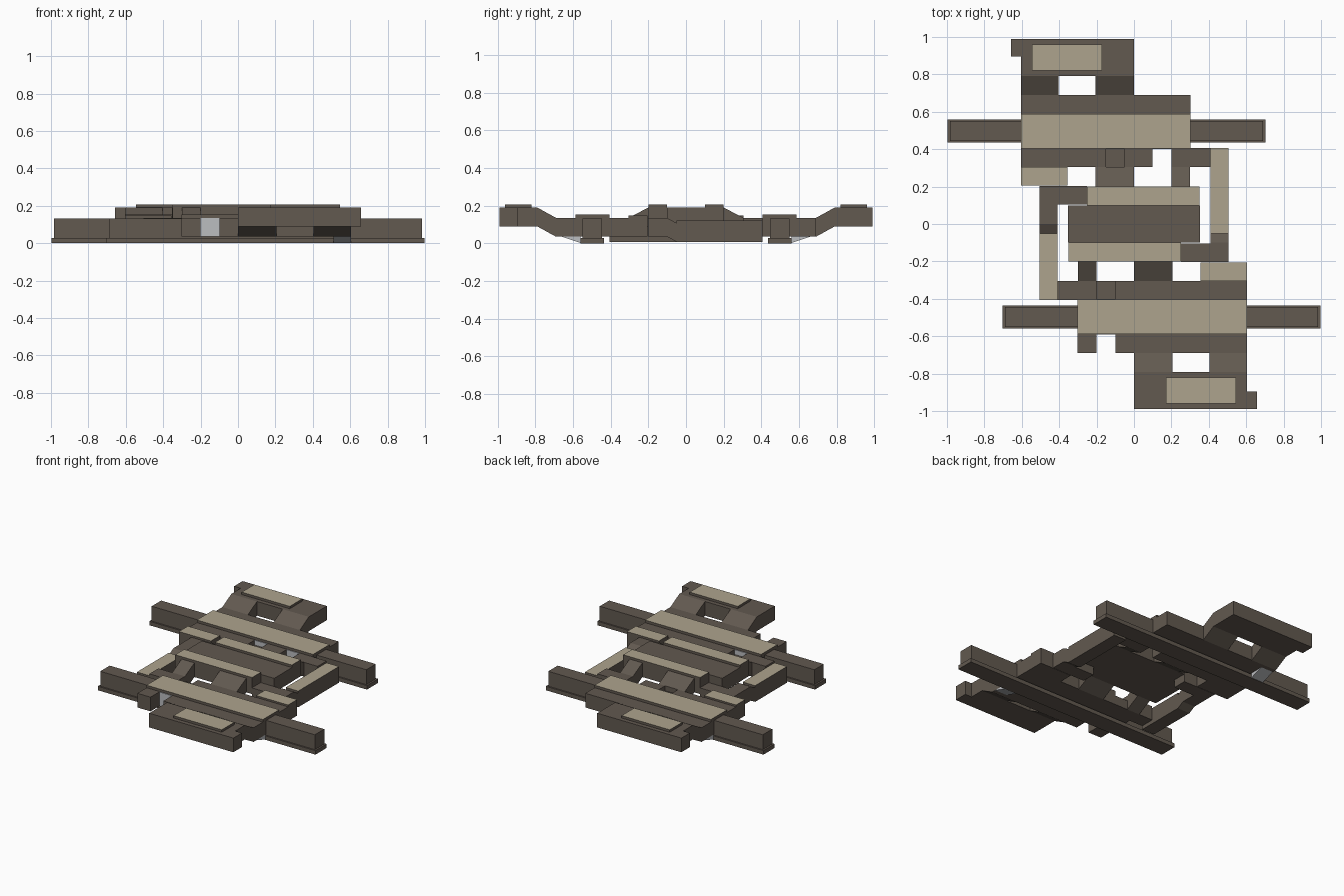
import bpy, bmesh

if "Cube" in bpy.data.objects:
    bpy.data.objects.remove(bpy.data.objects["Cube"])


def material(name, rgb):
    m = bpy.data.materials.new(name)
    m.diffuse_color = (*rgb, 1)
    m.use_nodes = True
    m.node_tree.nodes["Principled BSDF"].inputs["Base Color"].default_value = m.diffuse_color
    return m


BROWN = material("dark brown", (0.122, 0.100, 0.080))
TAN = material("tan", (0.42, 0.37, 0.27))
GREY = material("pale grey", (0.50, 0.51, 0.53))


def prism(name, x0, x1, profile, s=1, mats=(BROWN,), tan_top=False):
    """Extrude a (y, z) profile from x0 to x1; s=-1 turns it half a turn."""
    bm = bmesh.new()
    a = [bm.verts.new((s * x0, s * y, z)) for y, z in profile]
    b = [bm.verts.new((s * x1, s * y, z)) for y, z in profile]
    n = len(profile)
    bm.faces.new(a)
    bm.faces.new(b[::-1])
    for i in range(n):
        j = (i + 1) % n
        bm.faces.new((a[j], a[i], b[i], b[j]))
    bmesh.ops.recalc_face_normals(bm, faces=bm.faces)
    if tan_top:
        for f in bm.faces:
            f.material_index = 1 if f.normal.z > 0.9 else 0
    me = bpy.data.meshes.new(name)
    bm.to_mesh(me)
    bm.free()
    for m in mats:
        me.materials.append(m)
    ob = bpy.data.objects.new(name, me)
    bpy.context.collection.objects.link(ob)
    return ob


def box(name, x0, x1, y0, y1, z0, z1, s=1, **kw):
    return prism(name, x0, x1, [(y0, z0), (y1, z0), (y1, z1), (y0, z1)], s, **kw)


def panel(name, x0, x1, y0, y1, z0, z1, s=1):
    """Raised plate: tan top, brown edges."""
    return box(name, x0, x1, y0, y1, z0, z1, s, mats=(BROWN, TAN), tan_top=True)


LOW, TOP = 0.035, 0.135          # crossbar heights
HLOW, HTOP = 0.09, 0.19          # raised heights

for s, side in ((1, "back"), (-1, "front")):
    # raised end platform with corner tab
    box(side + "_platform", -0.605, 0, 0.79, 0.99, HLOW, HTOP, s)
    box(side + "_platform_tab", -0.657, -0.605, 0.895, 0.99, HLOW, HTOP, s)
    panel(side + "_platform_panel", -0.545, -0.17, 0.82, 0.96, HTOP, 0.207, s)

    # sloped legs from platform down to crossbar
    for x0, x1 in ((-0.605, -0.405), (-0.205, 0)):
        prism(side + "_platform_leg", x0, x1,
              [(0.69, LOW), (0.79, HLOW), (0.79, HTOP), (0.69, TOP)], s)

    # crossbar and its long panel
    box(side + "_crossbar", -0.605, 0.303, 0.405, 0.587, LOW, TOP, s)
    panel(side + "_crossbar_panel", -0.605, 0.303, 0.405, 0.587, TOP, 0.153, s)

    # long rail running through the crossbar, on a wider foot
    box(side + "_rail", -0.985, 0.69, 0.445, 0.55, 0.025, TOP - 0.002, s)
    box(side + "_rail_foot", -0.997, 0.702, 0.435, 0.56, 0, 0.028, s)

    # pale wedge under the crossbar
    prism(side + "_wedge", -0.605, -0.51,
          [(0.56, 0.002), (0.66, LOW), (0.56, LOW)], s, mats=(GREY,))

    # low block with panel beside the centre
    box(side + "_corner_block", -0.605, -0.355, 0.205, 0.305, LOW, TOP, s)
    panel(side + "_corner_panel", -0.605, -0.355, 0.205, 0.305, TOP, 0.148, s)

    # sloped legs from crossbar up to central body
    for x0, x1 in ((-0.205, 0), (0.2, 0.3)):
        prism(side + "_body_leg", x0, x1,
              [(0.305, LOW), (0.305, TOP), (0.2, HTOP), (0.2, HLOW)], s)

    # central body half and its panel
    box(side + "_body_edge", -0.25, 0.35, 0.1, 0.2, HLOW, HTOP, s)
    panel(side + "_body_panel", -0.25, 0.35, 0.1, 0.2, HTOP, 0.207, s)

    # side arm: link, slope and low beam with panel (one arm is longer)
    ya = 0.1 if s < 0 else 0.0
    yb = ya - 0.05
    box(side + "_arm_link", -0.505, -0.25, 0.105, 0.203, LOW, TOP, s)
    prism(side + "_arm_beam", -0.505, -0.408,
          [(0.203, LOW), (ya, LOW), (yb, 0.008), (-0.405, 0.008),
           (-0.405, 0.107), (yb, 0.107), (ya, TOP), (0.203, TOP)], s)
    panel(side + "_arm_panel", -0.505, -0.408, -0.405, yb, 0.107, 0.122, s)

# central body core
box("body_core", -0.352, 0.352, -0.1, 0.1, HLOW, HTOP)

# crossbar flanges, split by narrow slots (outer and inner edges)
box("back_outer_flange", -0.605, 0.303, 0.587, 0.69, LOW, TOP)
box("front_outer_flange", -0.1, 0.605, -0.69, -0.587, LOW, TOP)
box("front_outer_flange", -0.303, -0.2, -0.69, -0.587, LOW, TOP)
for x0, x1 in ((-0.605, -0.15), (-0.05, 0.1), (0.2, 0.408)):
    box("back_inner_flange", x0, x1, 0.305, 0.405, LOW, TOP)
for x0, x1 in ((-0.408, -0.2), (-0.1, 0.605)):
    box("front_inner_flange", x0, x1, -0.405, -0.305, LOW, TOP)

# slot floors, and pale linings on the slot walls
box("back_slot_floor", -0.15, -0.05, 0.305, 0.405, LOW, 0.10)
box("front_slot_floor", -0.2, -0.1, -0.405, -0.305, LOW, 0.10)
for x0, y, z in ((-0.15, 0.4, 0.10), (0.1, 0.4, LOW), (-0.2, -0.592, LOW), (-0.2, -0.405, 0.10)):
    box("slot_lining", x0, x0 + 0.1, y, y + 0.005, z, TOP - 0.001, mats=(GREY,))
